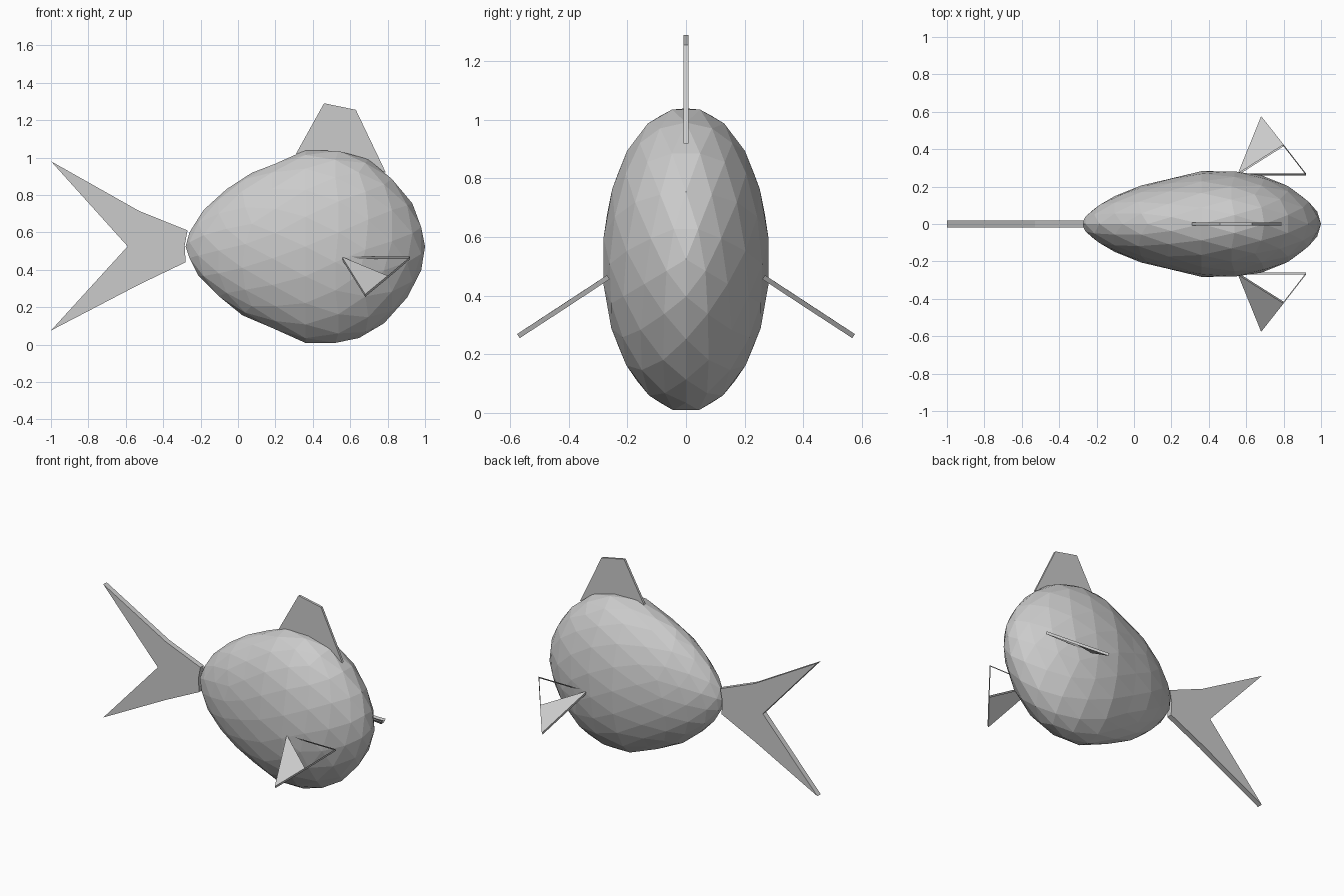
import bpy, bmesh
from mathutils import Vector, Matrix
from math import pi

if "Cube" in bpy.data.objects:
    bpy.data.objects.remove(bpy.data.objects["Cube"])


def add_object(name, bm):
    mesh = bpy.data.meshes.new(name)
    bmesh.ops.recalc_face_normals(bm, faces=bm.faces[:])
    bm.to_mesh(mesh)
    bm.free()
    ob = bpy.data.objects.new(name, mesh)
    bpy.context.collection.objects.link(ob)
    return ob


def plate(name, pts, half, cap=None):
    """Thin plate: outline pts thickened by +-half, capped over the given corners."""
    bm = bmesh.new()
    half = Vector(half)
    a = [bm.verts.new(Vector(p) + half) for p in pts]
    b = [bm.verts.new(Vector(p) - half) for p in pts]
    cap = cap or range(len(pts))
    bm.faces.new([a[i] for i in cap])
    bm.faces.new([b[i] for i in reversed(list(cap))])
    for i in range(len(pts)):
        j = (i + 1) % len(pts)
        bm.faces.new((a[j], a[i], b[i], b[j]))
    return add_object(name, bm)


# Body: faceted sphere, tapered towards the tail
TAPER = [(-1, .55), (-.95, .60), (-.86, .71), (-.53, .83), (-.25, .89),
         (0, .99), (.25, 1.035), (.5, 1.057), (.69, 1.045), (.84, 1.0), (1, .97)]


def taper(u):
    for (u0, f0), (u1, f1) in zip(TAPER, TAPER[1:]):
        if u <= u1:
            return f0 + (f1 - f0) * (u - u0) / (u1 - u0)
    return TAPER[-1][1]


bm = bmesh.new()
bmesh.ops.create_icosphere(bm, subdivisions=3, radius=1, matrix=Matrix.Rotation(pi / 2, 4, 'Y'))
for v in bm.verts:
    u, w, h = v.co
    f = taper(u)
    v.co = (.36 + .64 * u, .285 * w * f, .524 + .52 * h * f)
add_object("body", bm)

# Forked tail fin
tail = [(-.27, .61), (-.53, .715), (-1, .98), (-.59, .525),
        (-1, .075), (-.53, .32), (-.28, .44), (-.285, .53)]
plate("tail_fin", [(x, 0, z) for x, z in tail], (0, .018, 0))

# Back fin
back = [(.31, 1.02), (.46, 1.29), (.63, 1.255), (.79, .92)]
plate("back_fin", [(x, 0, z) for x, z in back], (0, .008, 0))

# Side fins: the front half is only an open rim
for side, s in (("right", -1), ("left", 1)):
    pts = [(.555, s * .265, .463), (.92, s * .265, .463), (.80, s * .42, .361), (.68, s * .572, .262)]
    plate("side_fin_" + side, pts, (0, s * .0045, .0069), cap=(0, 2, 3))
